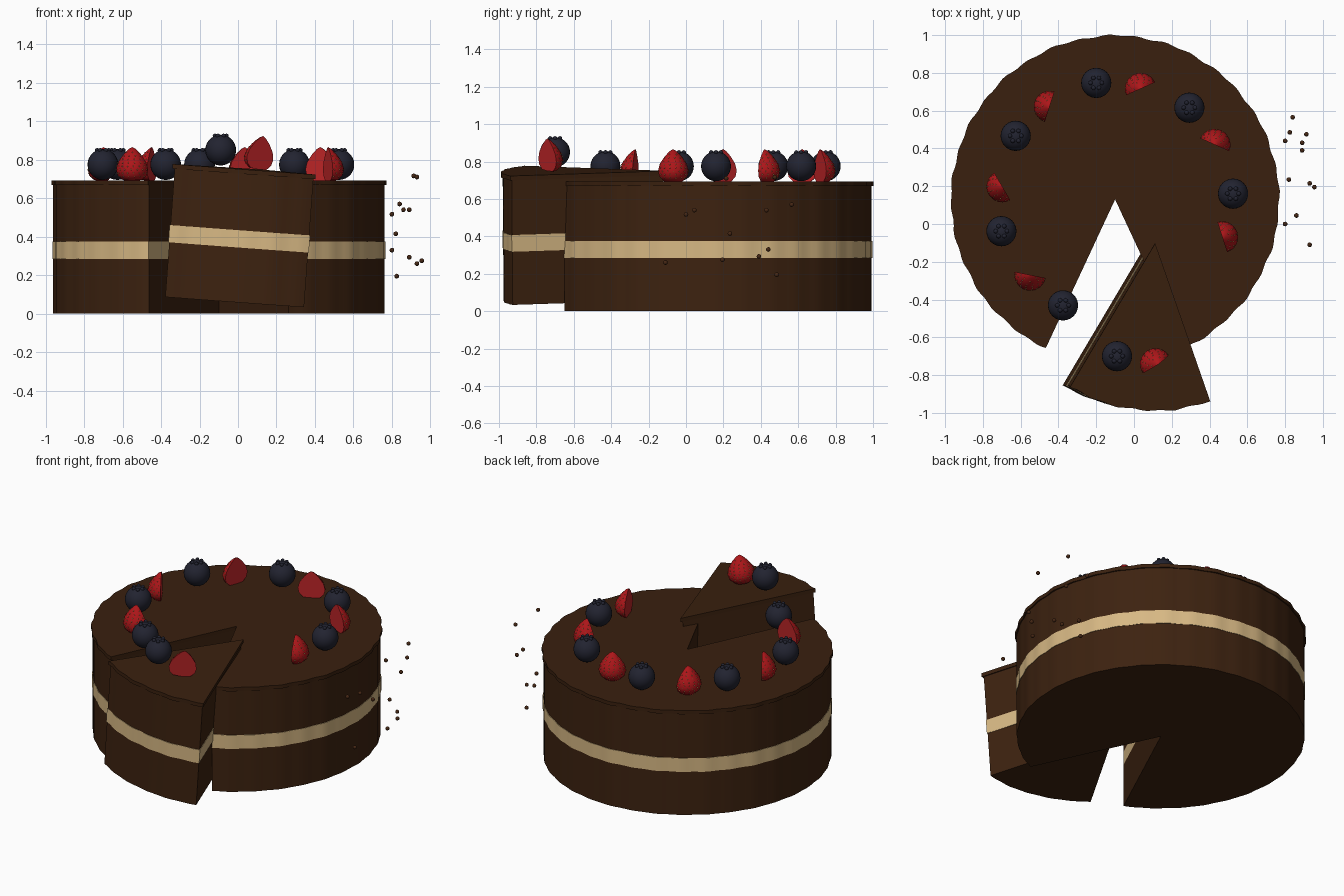
import bpy, bmesh, math
from mathutils import Vector, Matrix

if "Cube" in bpy.data.objects:
    bpy.data.objects.remove(bpy.data.objects["Cube"])


def material(name, rgb):
    m = bpy.data.materials.new(name)
    m.diffuse_color = (*rgb, 1)
    m.use_nodes = True
    m.node_tree.nodes["Principled BSDF"].inputs["Base Color"].default_value = m.diffuse_color
    return m


SPONGE = material("chocolate sponge", (0.046, 0.016, 0.005))
FROST = material("chocolate frosting", (0.042, 0.0145, 0.0045))
CREAM = material("cream filling", (0.68, 0.48, 0.23))
BLUE = material("blueberry skin", (0.016, 0.017, 0.030))
RED = material("strawberry skin", (0.42, 0.008, 0.010))
FLESH = material("strawberry flesh", (0.50, 0.018, 0.020))
SEED = material("strawberry seed", (0.60, 0.36, 0.10))
CRUMB = material("crumb", (0.060, 0.020, 0.007))


def finish(bm, name, mats, matrix=None, angle=30):
    bmesh.ops.recalc_face_normals(bm, faces=bm.faces)
    me = bpy.data.meshes.new(name)
    bm.to_mesh(me)
    bm.free()
    ob = bpy.data.objects.new(name, me)
    bpy.context.collection.objects.link(ob)
    for m in mats:
        me.materials.append(m)
    if matrix:
        ob.matrix_world = matrix
    bpy.ops.object.select_all(action='DESELECT')
    ob.select_set(True)
    bpy.context.view_layer.objects.active = ob
    bpy.ops.object.shade_smooth_by_angle(angle=math.radians(angle))
    return ob


def sector(name, mat, radius, wave, z0, z1, a0, a1, matrix, grow=0.0):
    """Wavy-edged pie sector from angle a0 to a1 (degrees), apex at the origin."""
    bm = bmesh.new()
    n = round((a1 - a0) / 2)
    rings = []
    for z in (z0, z1):
        ring = [bm.verts.new((0, grow * 2.2, z))]
        for i in range(n + 1):
            a = math.radians(a0 + (a1 - a0) * i / n)
            r = radius + wave * (math.sin(36 * a) + 0.5 * math.sin(17 * a))
            side = grow if i == n else -grow if i == 0 else 0
            ring.append(bm.verts.new((r * math.cos(a) + side, r * math.sin(a), z)))
        rings.append(ring)
    lo, hi = rings
    for i in range(1, n + 1):
        bm.faces.new((lo[0], lo[i + 1], lo[i]))
        bm.faces.new((hi[0], hi[i], hi[i + 1]))
    for i in range(n + 2):
        j = (i + 1) % (n + 2)
        bm.faces.new((lo[i], lo[j], hi[j], hi[i]))
    return finish(bm, name, [mat], matrix)


def layered(name, a0, a1, matrix, grow):
    sector(name + "_bottom_sponge", SPONGE, 0.860, 0.002, 0, 0.285, a0, a1, matrix)
    sector(name + "_cream", CREAM, 0.863, 0.003, 0.285, 0.375, a0, a1, matrix, grow * 0.4)
    sector(name + "_top_sponge", SPONGE, 0.860, 0.002, 0.375, 0.668, a0, a1, matrix)
    sector(name + "_frosting", FROST, 0.868, 0.004, 0.668, 0.692, a0, a1, matrix, grow)


# Cake with a missing wedge, and the pulled-out tilted slice
CX, CY = -0.10, 0.13
layered("cake", -65, 245, Matrix.Translation((CX, CY, 0)), 0)
layered("slice", 245, 295, Matrix.Translation((0.06, -0.115, 0.06))
        @ Matrix.Rotation(math.radians(-5.7), 4, 'Z')
        @ Matrix.Rotation(math.radians(4.2), 4, 'Y'), 0.008)


def blueberry(name, x, y, z):
    bm = bmesh.new()
    bmesh.ops.create_uvsphere(bm, u_segments=24, v_segments=14, radius=0.08)
    # small crown
    for k in range(6):
        a = k * math.tau / 6
        bmesh.ops.create_icosphere(bm, subdivisions=2, radius=0.012, matrix=Matrix.Translation(
            (0.03 * math.cos(a), 0.03 * math.sin(a), 0.074)))
    finish(bm, name, [BLUE], Matrix.Translation((x, y, z)), 60)


PROFILE = [(0, 0), (0.05, 0.004), (0.076, 0.028), (0.084, 0.06), (0.074, 0.098),
           (0.046, 0.138), (0.018, 0.166), (0, 0.176)]


def strawberry(name, x, y, z, facing, lean=0):
    """Half berry, tip up; the rounded side looks along the facing angle."""
    m = (Matrix.Translation((x, y, z)) @ Matrix.Rotation(lean, 4, 'Y')
         @ Matrix.Rotation(math.radians(facing), 4, 'Z') @ Matrix.Translation((-0.038, 0, 0)))
    bm = bmesh.new()
    n = 12
    cols = []
    for i in range(n + 1):
        a = -math.pi / 2 + math.pi * i / n
        cols.append([bm.verts.new((r * math.cos(a), r * math.sin(a), h)) for r, h in PROFILE])
    for c, d in zip(cols, cols[1:]):
        for k in range(len(PROFILE) - 1):
            bm.faces.new((c[k], d[k], d[k + 1], c[k + 1]))
    bmesh.ops.remove_doubles(bm, verts=bm.verts, dist=0.0005)
    # flat cut side
    edge = [e for e in bm.edges if e.is_boundary]
    for f in bmesh.ops.contextual_create(bm, geom=edge)["faces"]:
        f.material_index = 1
    finish(bm, name, [RED, FLESH], m, 45)
    # seeds in staggered rows
    bm = bmesh.new()
    for row in range(8):
        h = 0.022 + row * 0.018
        for (r0, h0), (r1, h1) in zip(PROFILE, PROFILE[1:]):
            if h0 <= h < h1:
                r = r0 + (r1 - r0) * (h - h0) / (h1 - h0)
        count = max(3, round(r * 95))
        for k in range(count):
            a = -math.pi / 2 + math.pi * (k + 0.3 + 0.4 * (row % 2)) / count
            bmesh.ops.create_icosphere(bm, subdivisions=1, radius=0.0035, matrix=Matrix.Translation(
                (r * math.cos(a), r * math.sin(a), h)))
    finish(bm, name + "_seeds", [SEED], m)


# Fruit ring, alternating
for i in range(6):
    t = math.radians(2.8 + i * 48.2)
    blueberry(f"blueberry_{i + 1}", CX + 0.625 * math.cos(t), CY + 0.625 * math.sin(t), 0.775)
    d = -17.3 + i * 48.2
    t = math.radians(d)
    strawberry(f"strawberry_{i + 1}", CX + 0.632 * math.cos(t), CY + 0.632 * math.sin(t),
               0.690, d + 35)
blueberry("slice_blueberry", -0.09, -0.70, 0.85)
strawberry("slice_strawberry", 0.085, -0.71, 0.752, 125, math.radians(8))

# Loose crumbs beside the cake
CRUMBS = [(.84, .565, .57), (.86, .045, .54), (.80, 0, .517), (.89, .43, .54), (.82, .235, .415),
          (.80, .44, .33), (.89, .39, .293), (.93, -.11, .26), (.955, .195, .275),
          (.825, .485, .195), (.913, .475, .716), (.93, .215, .71)]
bm = bmesh.new()
for p in CRUMBS:
    bmesh.ops.create_icosphere(bm, subdivisions=2, radius=0.0125, matrix=Matrix.Translation(p))
finish(bm, "crumbs", [CRUMB])
